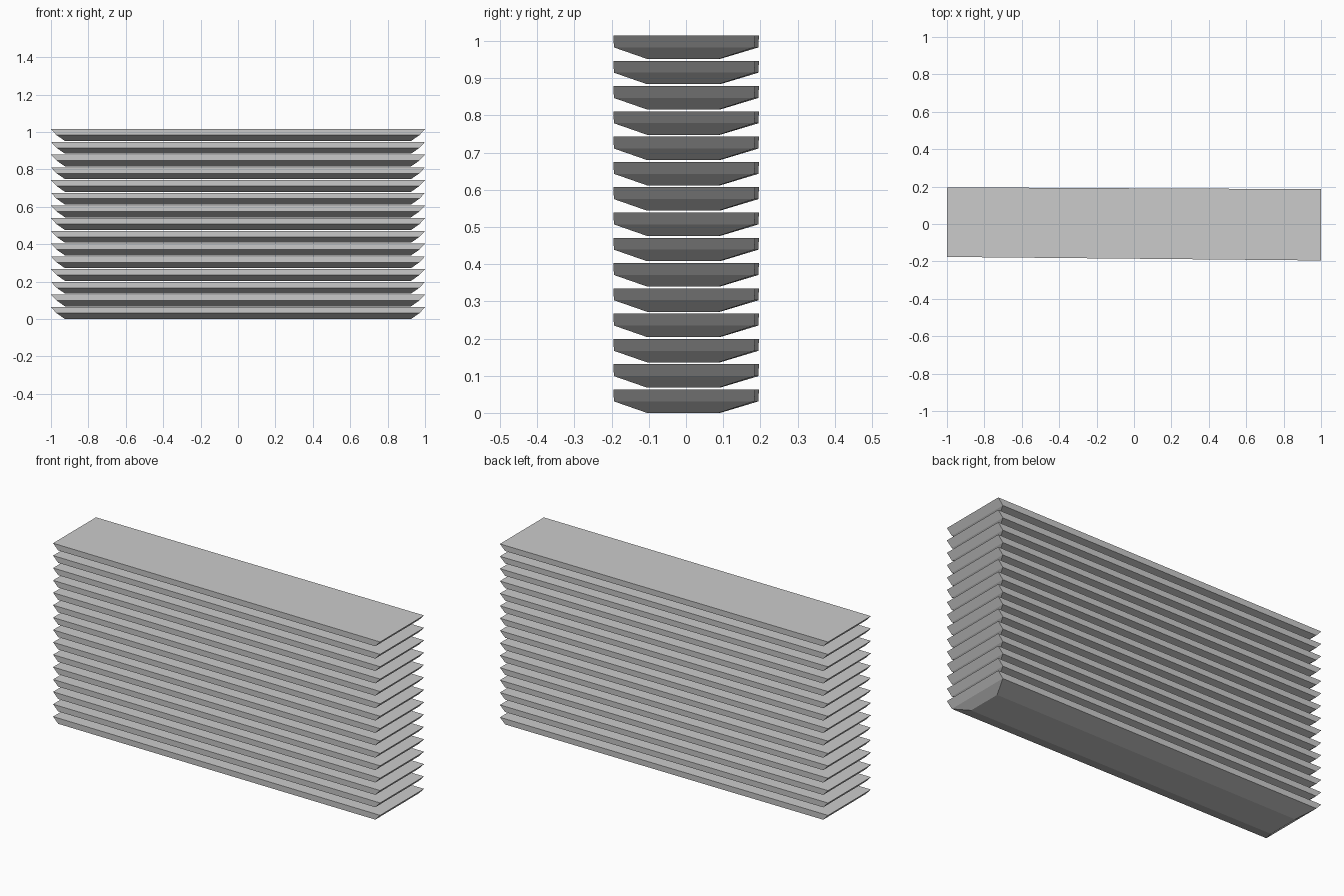
import bpy, bmesh

if "Cube" in bpy.data.objects:
    bpy.data.objects.remove(bpy.data.objects["Cube"])

COUNT, PITCH = 15, 0.068

# Rings of one board, bottom to top: half length, z,
# then (front y, back y) at the left end and at the right end
RINGS = [
    (0.925, 0.000, (-0.088, 0.092), (-0.105, 0.088)),
    (0.970, 0.031, (-0.175, 0.195), (-0.194, 0.184)),
    (1.000, 0.063, (-0.176, 0.196), (-0.195, 0.186)),
]


def make_board():
    bm = bmesh.new()
    loops = []
    for hx, z, left, right in RINGS:
        corners = [(-hx, left[0]), (hx, right[0]), (hx, right[1]), (-hx, left[1])]
        loops.append([bm.verts.new((x, y, z)) for x, y in corners])
    # Sides
    for low, high in zip(loops, loops[1:]):
        for i in range(4):
            j = (i + 1) % 4
            bm.faces.new((low[i], low[j], high[j], high[i]))
    # Flat underside and top
    bm.faces.new(loops[0][::-1])
    bm.faces.new(loops[-1])
    bmesh.ops.recalc_face_normals(bm, faces=bm.faces)
    mesh = bpy.data.meshes.new("stacked_boards")
    bm.to_mesh(mesh)
    bm.free()
    obj = bpy.data.objects.new("stacked_boards", mesh)
    bpy.context.collection.objects.link(obj)
    return obj


# Stack of identical boards with narrow gaps
boards = make_board()
stack = boards.modifiers.new("stack", 'ARRAY')
stack.count = COUNT
stack.use_relative_offset = False
stack.use_constant_offset = True
stack.constant_offset_displace = (0, 0, PITCH)
